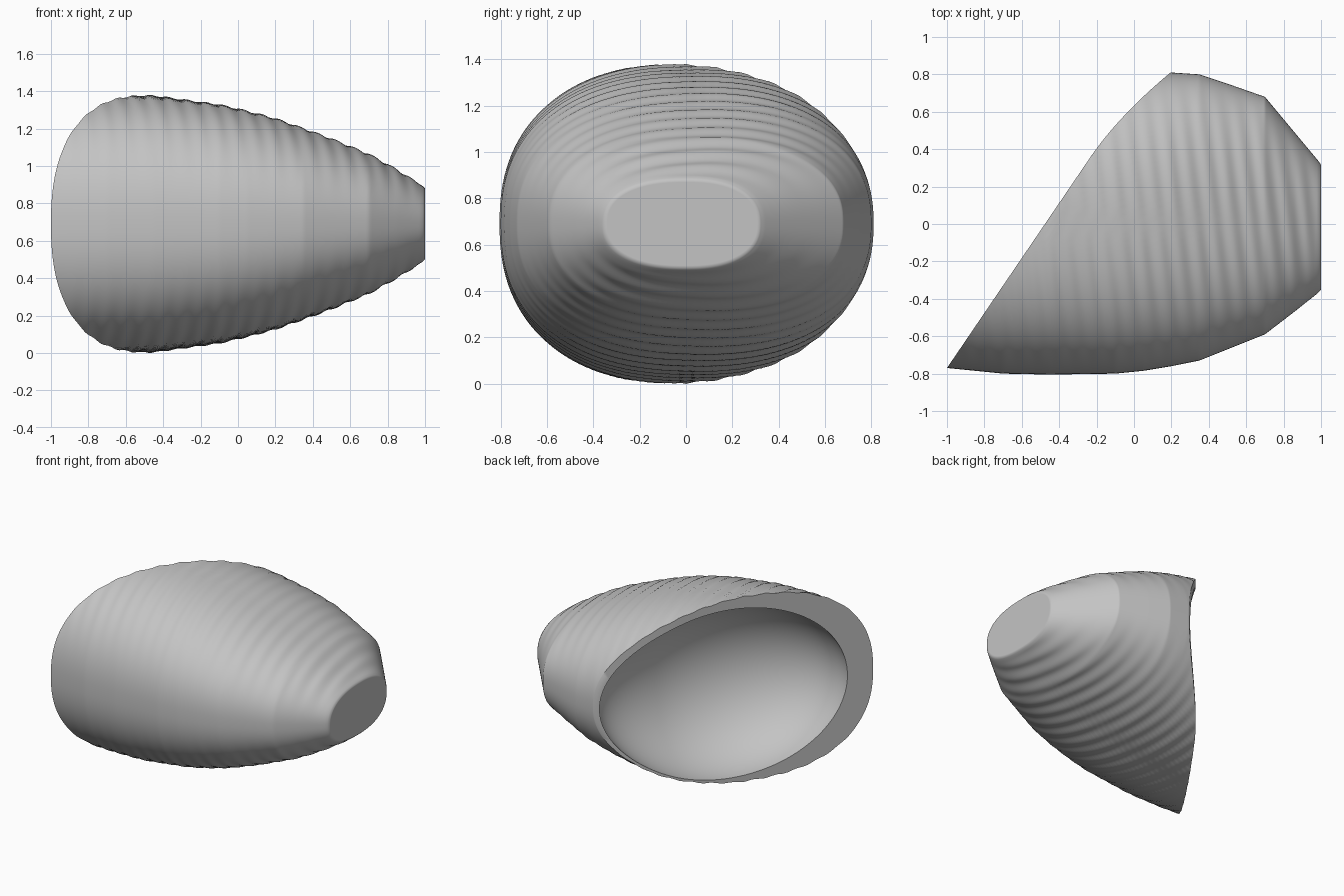
import bpy, bmesh, math
from mathutils import Vector

cube = bpy.data.objects.get("Cube")
if cube:
    bpy.data.objects.remove(cube, do_unlink=True)

COLS, ROWS, BOWL_ROWS = 160, 170, 40
MID_Z = 0.69

# Body stations: x, half width to the front, half width to the back, half height
STATIONS = [
    (-1.3, 0.76, 0.81, 0.69), (-1.0, 0.77, 0.81, 0.69), (-0.7, 0.80, 0.81, 0.69),
    (-0.45, 0.805, 0.81, 0.685), (-0.1, 0.80, 0.81, 0.637), (0.05, 0.785, 0.81, 0.603),
    (0.2, 0.76, 0.81, 0.563), (0.35, 0.73, 0.8, 0.51), (0.5, 0.67, 0.75, 0.455),
    (0.7, 0.59, 0.68, 0.373), (0.85, 0.475, 0.5, 0.29), (0.985, 0.368, 0.338, 0.205),
    (1.0, 0.35, 0.317, 0.19),
]


def section(x):
    """Interpolated half sizes at x."""
    for a, b in zip(STATIONS, STATIONS[1:]):
        if x <= b[0]:
            t = (x - a[0]) / (b[0] - a[0])
            return [p + (q - p) * t for p, q in zip(a[1:], b[1:])]
    return STATIONS[-1][1:]


def power(v, e):
    return math.copysign(abs(v) ** e, v)


def mouth_at(y):
    """x of the slanted mouth, which curves a little near the back."""
    return (y - 0.70) / 1.47 + 0.57 * max(0, y - 0.35) ** 2


def skin(x, angle):
    """Point on the softly rippled outer skin."""
    front, back, high = section(x)
    c, s = math.cos(angle), math.sin(angle)
    y = (back if c > 0 else front) * power(c, 2 / 2.35)
    fade = min(1, (1 - x) / 0.08)
    high += 0.005 * fade * abs(s) * math.sin(math.tau * (x + 0.12 * y) / 0.1)
    return Vector((x, y, MID_Z + high * power(s, 2 / 2.35)))


def mouth_x(angle):
    """Where the skin line at this angle meets the mouth."""
    lo, hi = -1.3, 1.0
    for _ in range(40):
        mid = (lo + hi) / 2
        if mid < mouth_at(skin(mid, angle).y):
            lo = mid
        else:
            hi = mid
    return lo


def bowl(depth, angle):
    """Point on the smooth inner hollow, scooped square to the mouth."""
    r = math.cos(depth)
    y = 0.083 + 0.70 * r * math.cos(angle)
    z = MID_Z - 0.02 + 0.625 * r * math.sin(angle)
    return Vector((mouth_at(y), y, z)) + Vector((0.47, -0.3, 0)) * math.sin(depth)


bm = bmesh.new()
angles = [math.tau * i / COLS for i in range(COLS)]
starts = [mouth_x(a) for a in angles]

# Rings run from the bottom of the hollow to the rim, then along the skin
rings = []
for j in reversed(range(BOWL_ROWS)):
    depth = math.pi / 2 * j / BOWL_ROWS
    rings.append([bm.verts.new(bowl(depth, a)) for a in angles])
for j in range(ROWS + 1):
    u = j / ROWS
    rings.append([bm.verts.new(skin(x0 + (1 - x0) * u, a))
                  for x0, a in zip(starts, angles)])

for lower, upper in zip(rings, rings[1:]):
    for i in range(COLS):
        k = (i + 1) % COLS
        bm.faces.new((lower[i], lower[k], upper[k], upper[i]))

# Close the hollow and the flat small end
pole = bm.verts.new(bowl(math.pi / 2, 0))
for i in range(COLS):
    bm.faces.new((pole, rings[0][(i + 1) % COLS], rings[0][i]))
cap = bm.faces.new(rings[-1])
bmesh.ops.recalc_face_normals(bm, faces=bm.faces)
bmesh.ops.inset_individual(bm, faces=[cap], thickness=0.01)

mesh = bpy.data.meshes.new("ribbed_shell")
bm.to_mesh(mesh)
bm.free()
shell = bpy.data.objects.new("ribbed_shell", mesh)
bpy.context.collection.objects.link(shell)

# Plain grey material
grey = bpy.data.materials.new("plain_grey")
grey.use_nodes = True
colour = (0.55, 0.55, 0.55, 1)
grey.diffuse_color = colour
grey.node_tree.nodes["Principled BSDF"].inputs["Base Color"].default_value = colour
mesh.materials.append(grey)

bpy.ops.object.select_all(action='DESELECT')
shell.select_set(True)
bpy.context.view_layer.objects.active = shell
bpy.ops.object.shade_smooth_by_angle(angle=math.radians(50))
